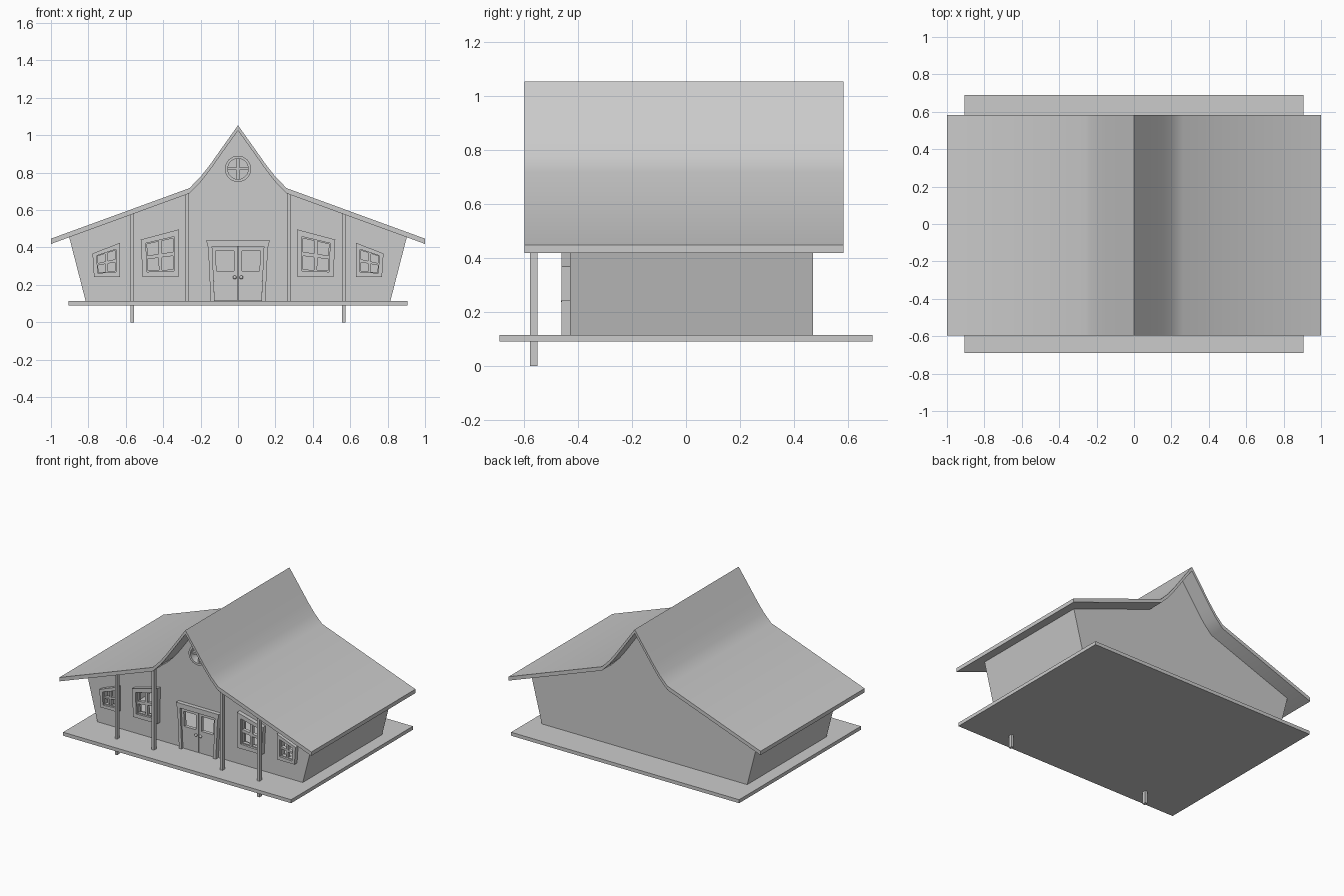
import bpy, bmesh, math

if "Cube" in bpy.data.objects:
    bpy.data.objects.remove(bpy.data.objects["Cube"])


def panel(name, outlines, y0, y1):
    """Flat front-facing panel: first outline is the edge, the rest are holes."""
    cu = bpy.data.curves.new(name, 'CURVE')
    cu.dimensions = '2D'
    cu.fill_mode = 'BOTH'
    cu.extrude = (y1 - y0) / 2
    for pts in outlines:
        sp = cu.splines.new('POLY')
        sp.points.add(len(pts) - 1)
        for p, (x, z) in zip(sp.points, pts):
            p.co = (x, z, 0, 1)
        sp.use_cyclic_u = True
        sp.use_smooth = False
    ob = bpy.data.objects.new(name, cu)
    bpy.context.collection.objects.link(ob)
    ob.rotation_euler = (math.pi / 2, 0, 0)
    ob.location.y = (y0 + y1) / 2
    bpy.ops.object.select_all(action='DESELECT')
    ob.select_set(True)
    bpy.context.view_layer.objects.active = ob
    bpy.ops.object.convert(target='MESH')
    ob = bpy.context.object
    bm = bmesh.new()
    bm.from_mesh(ob.data)
    bmesh.ops.remove_doubles(bm, verts=bm.verts, dist=1e-5)
    bmesh.ops.recalc_face_normals(bm, faces=bm.faces)
    bm.to_mesh(ob.data)
    bm.free()
    return ob


def rect(x0, x1, z0, z1):
    return [(x0, z0), (x1, z0), (x1, z1), (x0, z1)]


def flip(pts, s):
    return [(s * x, z) for x, z in pts]


def sub(q, u0, u1, v0, v1):
    """Smaller quad inside quad q, given as fractions of its sides."""
    def at(u, v):
        return tuple((1 - v) * ((1 - u) * q[0][i] + u * q[1][i])
                     + v * ((1 - u) * q[3][i] + u * q[2][i]) for i in (0, 1))
    return [at(u0, v0), at(u1, v0), at(u1, v1), at(u0, v1)]


def panes(q, f, b):
    halves = ((f, 0.5 - b), (0.5 + b, 1 - f))
    return [sub(q, *u, *v) for u in halves for v in halves]


def circle(r, n=32):
    return [(r * math.cos(2 * math.pi * i / n), 0.82 + r * math.sin(2 * math.pi * i / n))
            for i in range(n)]


# porch slab
panel("floor_slab", [rect(-0.905, 0.905, 0.09, 0.115)], -0.69, 0.69)

# swept roof
half = [(1, 0.447), (0.26, 0.717), (0.2, 0.778), (0.15, 0.842), (0.07, 0.955)]
line = half + [(0, 1.053)] + flip(half[::-1], -1)
roof = panel("roof", [line + [(x, z - 0.028) for x, z in line[::-1]]], -0.597, 0.583)
bpy.ops.object.shade_smooth_by_angle(angle=math.radians(35))

# opening shapes
big = [(0.318, 0.243), (0.51, 0.243), (0.52, 0.442), (0.315, 0.497)]
small = [(0.632, 0.243), (0.77, 0.243), (0.778, 0.368), (0.63, 0.425)]
doorway = [(-0.125, 0.117), (0.125, 0.117), (0.138, 0.405), (-0.138, 0.405)]
windows = [("big_window", big, 0.13), ("small_window", small, 0.15)]

# gable walls and leaning side walls
gable = [(0.815, 0.115), (0.905, 0.465)] + [(x, z - 0.014) for x, z in half[1:]]
gable = gable + [(0, 1.039)] + flip(gable[::-1], -1)
holes = [sub(flip(q, s), f, 1 - f, f, 1 - f) for _, q, f in windows for s in (-1, 1)]
panel("front_wall", [gable] + holes + [doorway, circle(0.056)], -0.43, -0.4)
panel("back_wall", [gable], 0.44, 0.47)
for s, side in ((-1, "left"), (1, "right")):
    wall = [(0.785, 0.115), (0.815, 0.115), (0.905, 0.465), (0.875, 0.474)]
    panel(side + "_wall", [flip(wall, s)], -0.4, 0.44)

    # windows: outer frame and recessed cross bars
    for name, q, f in windows:
        q = flip(q, s)
        panel(f"{side}_{name}_frame", [q, sub(q, f, 1 - f, f, 1 - f)], -0.46, -0.43)
        panel(f"{side}_{name}_bars", [sub(q, f * .9, 1 - f * .9, f * .9, 1 - f * .9)]
              + panes(q, f + 0.03, 0.045), -0.445, -0.42)

    # door leaf with glazed opening, jamb and knob
    leaf = [(0.002, 0.117), (0.125, 0.117), (0.138, 0.405), (0.002, 0.405)]
    glass = [(0.022, 0.275), (0.115, 0.275), (0.12, 0.382), (0.022, 0.382)]
    panel(side + "_door", [flip(leaf, s), flip(glass, s)], -0.445, -0.42)
    jamb = [(0.125, 0.115), (0.146, 0.115), (0.16, 0.405), (0.138, 0.405)]
    panel(side + "_door_jamb", [flip(jamb, s)], -0.46, -0.42)
    bpy.ops.mesh.primitive_uv_sphere_add(segments=12, ring_count=8, radius=0.01,
                                         location=(s * 0.018, -0.452, 0.24))
    bpy.context.object.name = side + "_door_knob"
    bpy.ops.object.shade_smooth()

    # porch posts
    panel(side + "_outer_post", [rect(s * 0.565 - 0.009, s * 0.565 + 0.009, 0, 0.585)],
          -0.577, -0.55)
    panel(side + "_inner_post", [rect(s * 0.272 - 0.009, s * 0.272 + 0.009, 0.1, 0.695)],
          -0.577, -0.55)

# door header
panel("door_header", [[(-0.163, 0.405), (0.163, 0.405), (0.17, 0.44), (-0.17, 0.44)]],
      -0.46, -0.42)

# round gable window
frame = panel("round_window_frame", [circle(0.07), circle(0.055)], -0.46, -0.42)
bpy.ops.object.shade_smooth_by_angle(angle=math.radians(35))
panel("round_window_upright", [rect(-0.007, 0.007, 0.763, 0.877)], -0.445, -0.42)
panel("round_window_crossbar", [rect(-0.057, 0.057, 0.813, 0.827)], -0.444, -0.421)
